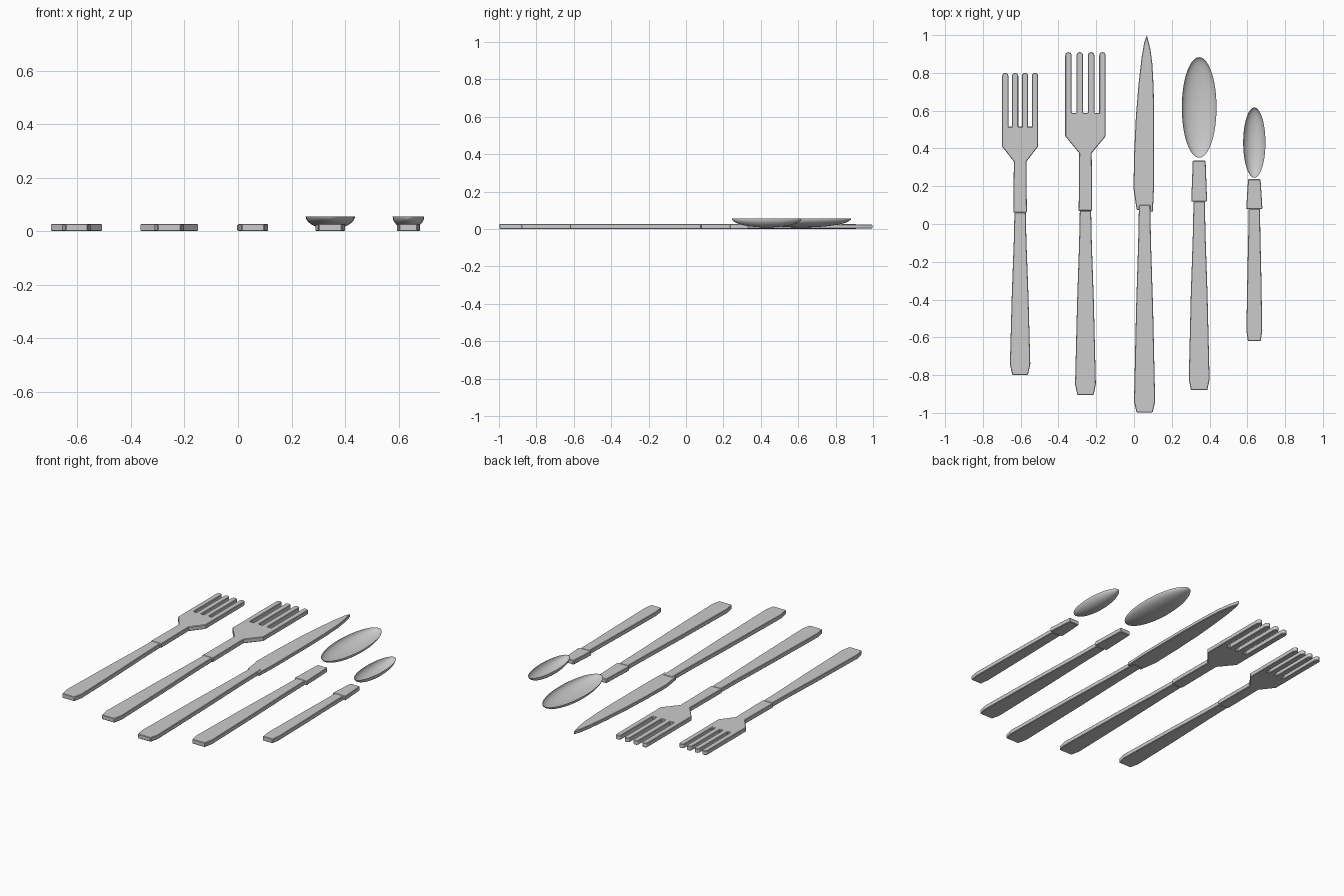
import bpy, bmesh, math

if "Cube" in bpy.data.objects:
    bpy.data.objects.remove(bpy.data.objects["Cube"])

THICK = 0.027
BEVEL = 0.003


def slab(name, outline, z0=0.0, z1=THICK):
    """Extrude a closed flat outline and soften its sharp rims."""
    bm = bmesh.new()
    face = bm.faces.new([bm.verts.new((x, y, z0)) for x, y in outline])
    ext = bmesh.ops.extrude_face_region(bm, geom=[face])
    bmesh.ops.translate(bm, vec=(0, 0, z1 - z0),
                        verts=[v for v in ext["geom"] if isinstance(v, bmesh.types.BMVert)])
    bmesh.ops.recalc_face_normals(bm, faces=bm.faces)
    mesh = bpy.data.meshes.new(name)
    bm.to_mesh(mesh)
    bm.free()
    ob = bpy.data.objects.new(name, mesh)
    bpy.context.collection.objects.link(ob)
    mod = ob.modifiers.new("soft_rim", "BEVEL")
    mod.width = BEVEL
    mod.segments = 1
    mod.limit_method = "ANGLE"
    mod.angle_limit = math.radians(60)
    return ob


def mirrored(cx, half):
    """Turn (half width, y) pairs, listed upwards, into a closed outline."""
    return [(cx + w, y) for w, y in half] + [(cx - w, y) for w, y in reversed(half)]


def handle(name, cx, y0, y1, end_w, wide_w, top_w=0.03):
    """Tapered handle with a chamfered butt end."""
    L = y1 - y0
    slab(name, mirrored(cx, [
        (end_w, y0), (wide_w, y0 + 0.057),
        (top_w + (wide_w - top_w) * 0.58, y0 + L * 0.5),
        (top_w + (wide_w - top_w) * 0.15, y0 + L * 0.82),
        (top_w, y1)]))


def fork_head(name, cx, y0, y_neck, y_shoulder, y_slot, y_tip, hw, tine):
    """Neck, flared shoulder and four round-ended tines in one outline."""
    pts = [(cx - hw, y_shoulder), (cx - 0.033, y_neck), (cx - 0.036, y0),
           (cx + 0.036, y0), (cx + 0.033, y_neck), (cx + hw, y_shoulder)]
    pitch = (2 * hw - tine) / 3
    r = tine / 2
    for i in range(4):
        tx = cx + hw - r - i * pitch
        if i:
            pts.append((tx + r, y_slot))
        pts += [(tx + r * math.cos(a), y_tip - r + r * math.sin(a))
                for a in (math.pi * k / 8 for k in range(9))]
        if i < 3:
            pts.append((tx - r, y_slot))
    slab(name, pts)


def bowl(name, cx, cy, rx, ry, rim=0.055, depth=0.047):
    """Open lower half of a stretched sphere."""
    bm = bmesh.new()
    bmesh.ops.create_uvsphere(bm, u_segments=48, v_segments=24, radius=1)
    bmesh.ops.delete(bm, geom=[v for v in bm.verts if v.co.z > 1e-4], context="VERTS")
    for v in bm.verts:
        v.co = (cx + v.co.x * rx, cy + v.co.y * ry, rim + v.co.z * depth)
    for f in bm.faces:
        f.smooth = True
    mesh = bpy.data.meshes.new(name)
    bm.to_mesh(mesh)
    bm.free()
    bpy.context.collection.objects.link(bpy.data.objects.new(name, mesh))


# Forks
handle("salad_fork_handle", -0.603, -0.80, 0.06, 0.041, 0.054)
fork_head("salad_fork_head", -0.603, 0.06, 0.33, 0.41, 0.515, 0.80, 0.095, 0.033)
handle("dinner_fork_handle", -0.257, -0.905, 0.07, 0.043, 0.055)
fork_head("dinner_fork_head", -0.257, 0.07, 0.375, 0.465, 0.588, 0.91, 0.107, 0.034)

# Knife: the handle tongue overlaps the slightly thinner blade
handle("knife_handle", 0.056, -0.997, 0.10, 0.043, 0.056)
slab("knife_blade", [
    (0.014, 0.075), (0.10, 0.065), (0.106, 0.20), (0.107, 0.55), (0.104, 0.72),
    (0.097, 0.85), (0.086, 0.93), (0.068, 1.0), (0.054, 0.96), (0.040, 0.88),
    (0.024, 0.74), (0.010, 0.57), (0.001, 0.38), (-0.003, 0.19)], 0.002, 0.024)

# Spoons
handle("table_spoon_handle", 0.345, -0.88, 0.12, 0.043, 0.055)
slab("table_spoon_neck", mirrored(0.345, [(0.042, 0.12), (0.034, 0.335)]))
bowl("table_spoon_bowl", 0.345, 0.617, 0.092, 0.266)
handle("tea_spoon_handle", 0.637, -0.62, 0.08, 0.034, 0.042)
slab("tea_spoon_neck", mirrored(0.637, [(0.043, 0.08), (0.033, 0.237)]))
bowl("tea_spoon_bowl", 0.637, 0.431, 0.059, 0.186)
